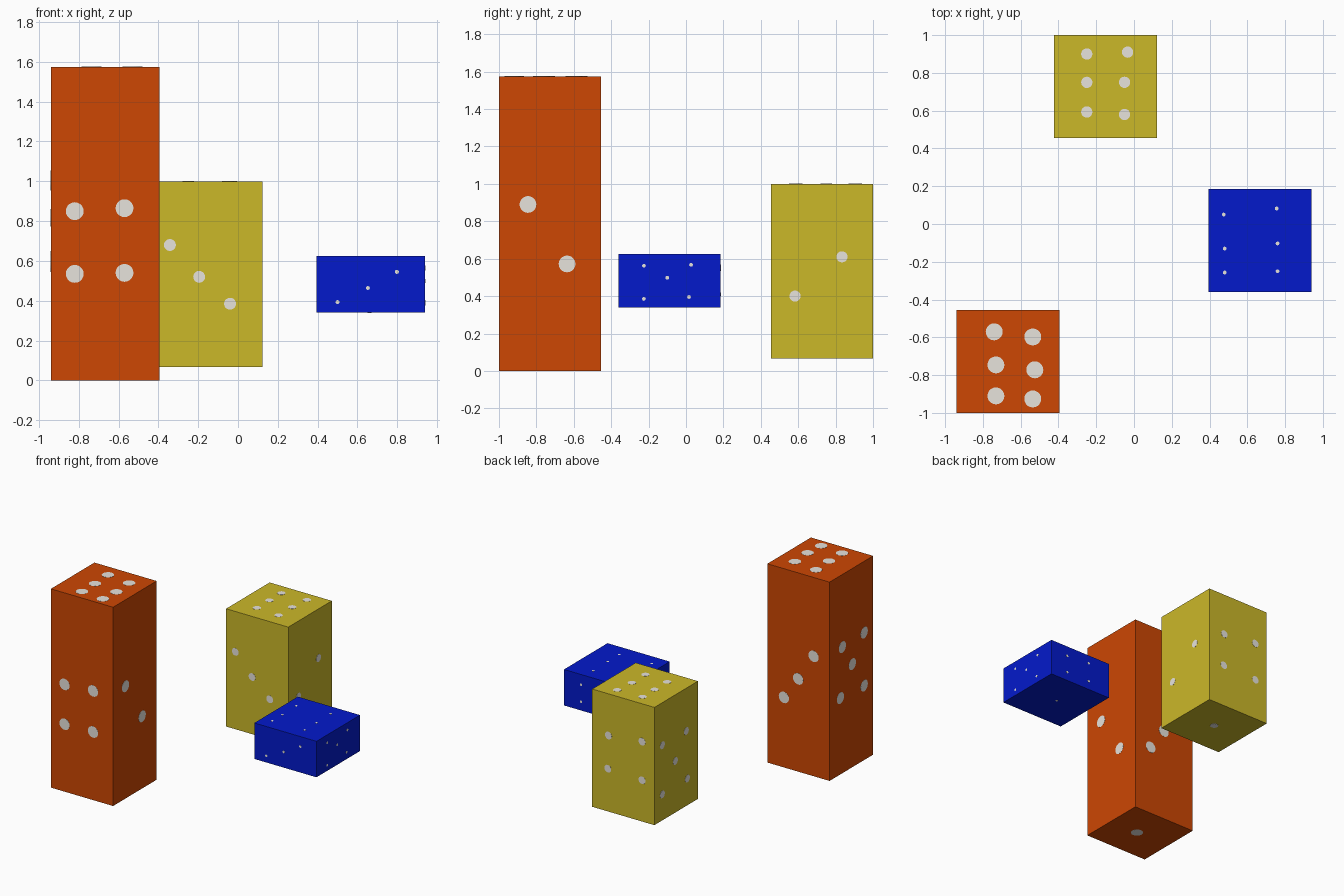
import bpy, bmesh
from mathutils import Vector, Matrix

if "Cube" in bpy.data.objects:
    bpy.data.objects.remove(bpy.data.objects["Cube"])


def material(name, rgb):
    m = bpy.data.materials.new(name)
    m.diffuse_color = (*rgb, 1)
    m.use_nodes = True
    m.node_tree.nodes["Principled BSDF"].inputs["Base Color"].default_value = m.diffuse_color
    return m


PIP = material("pale grey", (0.8, 0.77, 0.72))
SIDES = {"front": (1, -1), "back": (1, 1), "left": (0, -1),
         "right": (0, 1), "bottom": (2, -1), "top": (2, 1)}


def finish(bm, name, mat):
    mesh = bpy.data.meshes.new(name)
    bm.to_mesh(mesh)
    bm.free()
    mesh.materials.append(mat)
    bpy.context.collection.objects.link(bpy.data.objects.new(name, mesh))


def block(name, mat, lo, hi, radius, pips):
    """Box with thin round pips; pip pairs are the two coordinates lying in each side."""
    lo, hi = Vector(lo), Vector(hi)
    bm = bmesh.new()
    bmesh.ops.create_cube(bm, size=1, matrix=Matrix.Translation((lo + hi) / 2)
                          @ Matrix.Diagonal((*(hi - lo), 1)))
    finish(bm, name, mat)
    for side, spots in pips.items():
        axis, sign = SIDES[side]
        normal = Vector([sign if i == axis else 0 for i in range(3)])
        turn = normal.to_track_quat('Z', 'Y').to_matrix().to_4x4()
        bm = bmesh.new()
        for a, b in spots:
            c = [a, b]
            c.insert(axis, hi[axis] if sign > 0 else lo[axis])
            bmesh.ops.create_cone(bm, cap_ends=True, segments=20, radius1=radius,
                                  radius2=radius, depth=0.002,
                                  matrix=Matrix.Translation(c) @ turn)
        finish(bm, f"{name}_{side}_pips", PIP)


# Tall orange block
block("orange_block", material("burnt orange", (0.61, 0.063, 0.001)),
      (-0.94, -1, 0), (-0.395, -0.455, 1.575), 0.045, {
    "front": [(-.82, .85), (-.57, .865), (-.82, .535), (-.57, .54)],
    "right": [(-.845, .89), (-.636, .572)],
    "back": [(-.80, .95), (-.665, .735), (-.54, .555)],
    "left": [(-.888, 1.01), (-.615, 1.0), (-.74, .817), (-.888, .59), (-.59, .605)],
    "top": [(-.74, -.571), (-.536, -.598), (-.731, -.746),
            (-.525, -.772), (-.731, -.91), (-.536, -.926)],
    "bottom": [(-.645, -.735)]})

# Medium yellow block
block("yellow_block", material("mustard yellow", (0.6, 0.48, 0.022)),
      (-0.423, 0.455, 0.067), (0.122, 1, 1.0), 0.03, {
    "front": [(-.342, .68), (-.195, .52), (-.04, .385)],
    "right": [(.834, .61), (.583, .40)],
    "back": [(-.02, .67), (-.315, .70), (-.015, .406), (-.315, .394)],
    "left": [(.6, .66), (.9, .662), (.737, .476), (.586, .278), (.9, .273)],
    "top": [(-.25, .90), (-.034, .91), (-.25, .75),
            (-.05, .75), (-.25, .593), (-.05, .58)],
    "bottom": [(-.15, .73)]})

# Low blue block
block("blue_block", material("deep blue", (0.001, 0.01, 0.6)),
      (0.395, -0.36, 0.34), (0.94, 0.185, 0.625), 0.01, {
    "front": [(.50, .393), (.652, .464), (.798, .545)],
    "right": [(-.225, .562), (.027, .567), (-.10, .498), (-.225, .385), (.016, .395)],
    "back": [(.586, .56), (.79, .545), (.586, .41), (.79, .41)],
    "left": [(-.21, .41), (.03, .55)],
    "top": [(.475, .05), (.755, .082), (.48, -.13),
            (.76, -.103), (.48, -.257), (.76, -.25)],
    "bottom": [(.66, -.09)]})
